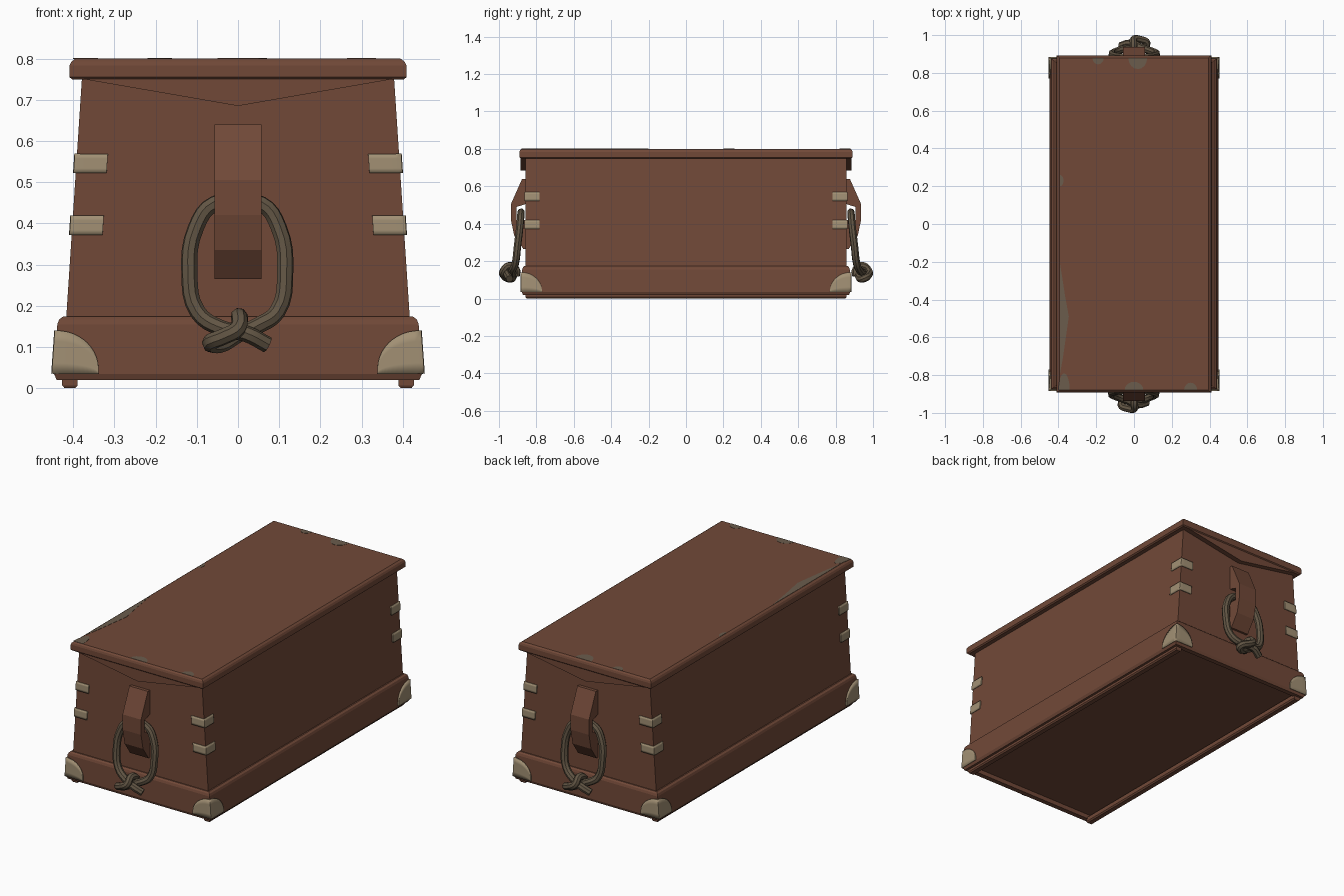
import bpy, bmesh, math
from mathutils import Vector

if "Cube" in bpy.data.objects:
    bpy.data.objects.remove(bpy.data.objects["Cube"], do_unlink=True)


def material(name, rgb):
    m = bpy.data.materials.new(name)
    m.use_nodes = True
    m.diffuse_color = (*rgb, 1)
    bsdf = m.node_tree.nodes["Principled BSDF"]
    bsdf.inputs["Base Color"].default_value = (*rgb, 1)
    bsdf.inputs["Roughness"].default_value = 0.8
    return m


WOOD = material("red_brown_wood", (0.165, 0.066, 0.039))
TAN = material("tan_metal", (0.36, 0.28, 0.175))
ROPE = material("rope_brown", (0.12, 0.09, 0.057))
WORN = material("worn_grey_brown", (0.145, 0.107, 0.073))


def add(name, bm, mat, smooth=False):
    bmesh.ops.recalc_face_normals(bm, faces=bm.faces)
    me = bpy.data.meshes.new(name)
    bm.to_mesh(me)
    bm.free()
    me.materials.append(mat)
    ob = bpy.data.objects.new(name, me)
    bpy.context.collection.objects.link(ob)
    if smooth:
        shade(ob)
    return ob


def shade(ob):
    bpy.ops.object.select_all(action='DESELECT')
    ob.select_set(True)
    bpy.context.view_layer.objects.active = ob
    bpy.ops.object.shade_smooth_by_angle(angle=math.radians(40))


def loft(name, rings, mat, centre=0):
    """Stack rectangular rings (z, half x, half y) and cap both ends."""
    bm = bmesh.new()
    loops = [[bm.verts.new((centre + sx * hx, sy * hy, z))
              for sx, sy in ((-1, -1), (1, -1), (1, 1), (-1, 1))]
             for z, hx, hy in rings]
    for a, b in zip(loops, loops[1:]):
        for i in range(4):
            j = (i + 1) % 4
            bm.faces.new((a[i], a[j], b[j], b[i]))
    bm.faces.new(loops[0])
    bm.faces.new(loops[-1])
    return add(name, bm, mat)


def prism(name, points, vec, mat):
    """Extrude a flat outline along a vector."""
    bm = bmesh.new()
    face = bm.faces.new([bm.verts.new(p) for p in points])
    ext = bmesh.ops.extrude_face_region(bm, geom=[face])
    verts = [g for g in ext["geom"] if isinstance(g, bmesh.types.BMVert)]
    bmesh.ops.translate(bm, verts=verts, vec=vec)
    if not any(f is face for f in bm.faces):
        bm.faces.new([v for v in bm.verts if v not in verts])
    return add(name, bm, mat)


def body_x(z):
    return 0.417 - (z - 0.17) * 0.0655


def skirt_x(z):
    return 0.448 - (z - 0.02) * 0.07


END = 0.858

# Chest body with sloping sides
loft("chest_body", [(0.05, body_x(0.05), END), (0.77, body_x(0.77), END)], WOOD)

# Base skirt, hollow underneath, with a rounded top edge
loft("base_skirt", [(0.045, 0.415, 0.845), (0.02, 0.415, 0.845), (0.02, 0.44, 0.872),
                    (0.035, skirt_x(0.035), 0.878), (0.155, skirt_x(0.155), 0.876),
                    (0.167, 0.434, 0.872), (0.174, 0.424, 0.864), (0.174, 0.40, 0.85)], WOOD)

# Runners below the long sides
for side, sx in (("right", -1), ("left", 1)):
    loft(side + "_runner", [(0, 0.013, 0.853), (0.007, 0.019, 0.857), (0.03, 0.019, 0.857)],
         WOOD, sx * 0.408)

# Lid with rounded moulding
loft("lid", [(0.749, 0.37, 0.84), (0.749, 0.402, 0.885), (0.755, 0.409, 0.891),
             (0.783, 0.409, 0.891), (0.793, 0.404, 0.888), (0.8, 0.394, 0.88)], WOOD)

# Pointed panels hanging from the lid ends
for end, sy in (("front", -1), ("back", 1)):
    prism(end + "_lid_panel",
          [(-0.38, sy * 0.855, 0.751), (0, sy * 0.855, 0.685), (0.38, sy * 0.855, 0.751)],
          Vector((0, sy * 0.031, 0)), WOOD)


def corner_wrap(name, sx, sy, z0, width, height, half_x, half_y, mat):
    """Thin plate folded round an upright corner; height varies along it."""
    bm = bmesh.new()
    columns = []
    steps, levels = 12, 4
    for i in range(-steps, steps + 1):
        u = math.sin(i / steps * math.pi / 2)
        column = []
        for k in range(levels + 1):
            z = z0 + height(abs(u)) * k / levels
            x = half_x(z) - max(-u, 0) * width
            y = half_y - max(u, 0) * width
            column.append(bm.verts.new((sx * x, sy * y, z)))
        columns.append(column)
    for a, b in zip(columns, columns[1:]):
        for k in range(levels):
            bm.faces.new((a[k], b[k], b[k + 1], a[k + 1]))
    ob = add(name, bm, mat, True)
    mod = ob.modifiers.new("thickness", 'SOLIDIFY')
    mod.thickness = 0.009
    mod.offset = 0
    return ob


# Metal corner guards and corner straps
for fb, sy in (("front", -1), ("back", 1)):
    for lr, sx in (("right", -1), ("left", 1)):
        tag = f"{fb}_{lr}"
        corner_wrap(tag + "_corner_guard", sx, sy, 0.035, 0.11,
                    lambda u: 0.004 + 0.101 * math.sqrt(max(0, 1 - u * u)),
                    lambda z: skirt_x(z) + 0.002, 0.88, TAN)
        for level, z0 in (("lower", 0.372), ("upper", 0.522)):
            corner_wrap(f"{tag}_{level}_strap", sx, sy, z0, 0.077, lambda u: 0.047,
                        lambda z: body_x(z) + 0.002, END + 0.002, TAN)

# Handle brackets: angled block with a notch for the rope (depth, z)
bracket = [(0, 0.64), (0.018, 0.64), (0.078, 0.505), (0.078, 0.42), (0.06, 0.335),
           (0.012, 0.265), (0, 0.265), (0, 0.42), (0.047, 0.42), (0.047, 0.49), (0, 0.505)]

# Rope ring ending in a knot (x, depth, z)
knot_start = [(0.072, 0.085, 0.105), (0.02, 0.098, 0.132), (-0.04, 0.075, 0.145)]
left_side = [(-0.098, 0.055, 0.185), (-0.118, 0.043, 0.28), (-0.102, 0.03, 0.39),
             (-0.058, 0.025, 0.447)]
right_side = [(-x * 0.97, d, z) for x, d, z in reversed(left_side)]
knot_end = [(0.045, 0.07, 0.15), (0, 0.065, 0.13), (-0.045, 0.075, 0.105),
            (-0.068, 0.1, 0.11), (-0.035, 0.118, 0.125), (0, 0.12, 0.145),
            (0.002, 0.09, 0.175), (0.005, 0.05, 0.155), (0, 0.05, 0.12)]
rope_path = knot_start + left_side + right_side + knot_end


def rope(name):
    cu = bpy.data.curves.new(name, 'CURVE')
    cu.dimensions = '3D'
    cu.bevel_depth = 0.02
    cu.bevel_resolution = 2
    cu.resolution_u = 4
    cu.use_fill_caps = True
    sp = cu.splines.new('BEZIER')
    sp.bezier_points.add(len(rope_path) - 1)
    for bp, (x, d, z) in zip(sp.bezier_points, rope_path):
        bp.co = (x, -END - d, z)
        bp.handle_left_type = bp.handle_right_type = 'AUTO'
    tmp = bpy.data.objects.new(name + "_path", cu)
    bpy.context.collection.objects.link(tmp)
    bpy.context.view_layer.update()
    graph = bpy.context.evaluated_depsgraph_get()
    me = bpy.data.meshes.new_from_object(tmp.evaluated_get(graph))
    bpy.data.objects.remove(tmp, do_unlink=True)
    me.materials.clear()
    me.materials.append(ROPE)
    ob = bpy.data.objects.new(name, me)
    bpy.context.collection.objects.link(ob)
    shade(ob)
    return ob


for end, turn in (("front", 0), ("back", math.pi)):
    block = prism(end + "_handle_bracket", [(-0.057, -END - d, z) for d, z in bracket],
                  Vector((0.114, 0, 0)), WOOD)
    block.rotation_euler.z = turn
    rope(end + "_rope_handle").rotation_euler.z = turn

# Worn patches along the lid edges
prism("long_worn_patch", [(-0.393, -0.2, 0.799), (-0.393, -0.8, 0.799), (-0.375, -0.7, 0.799),
                          (-0.345, -0.49, 0.799), (-0.365, -0.38, 0.799)],
      Vector((0, 0, 0.002)), WORN)
for i, (x, y, rx, ry, facing) in enumerate((
        (0.02, 0.88, 0.05, 0.06, -90), (-0.19, 0.88, 0.03, 0.035, -90),
        (0, -0.88, 0.05, 0.045, 90), (0.3, -0.88, 0.035, 0.04, 90),
        (-0.37, -0.88, 0.03, 0.09, 90), (-0.393, 0.23, 0.02, 0.03, 0))):
    arc = [math.radians(facing - 90 + 22.5 * k) for k in range(9)]
    prism(f"worn_patch_{i + 1}", [(x + rx * math.cos(a), y + ry * math.sin(a), 0.799) for a in arc],
          Vector((0, 0, 0.002)), WORN)
